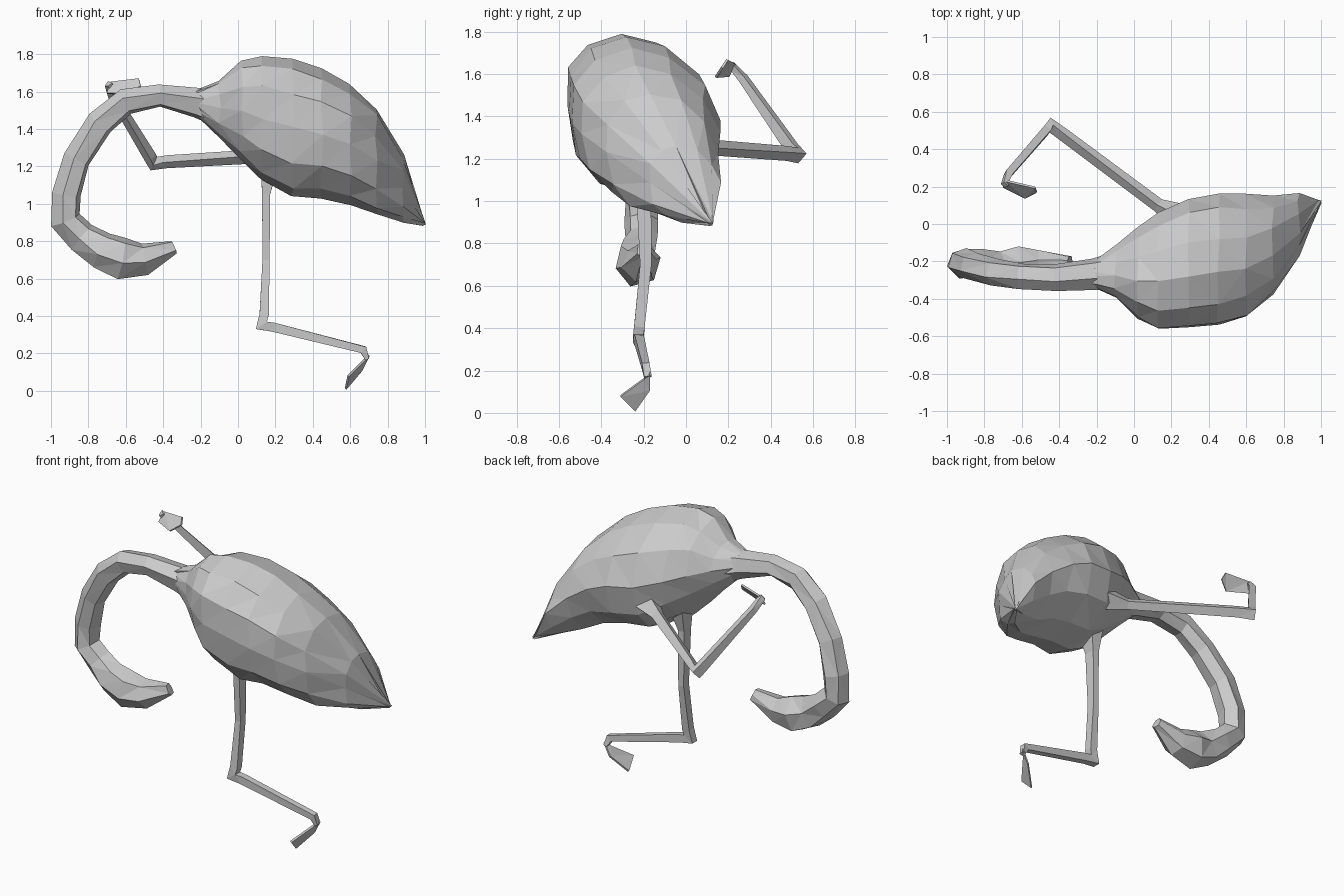
import bpy, bmesh, random
from math import cos, sin, tau
from mathutils import Vector

random.seed(4)


def make_object(name, bm):
    bmesh.ops.recalc_face_normals(bm, faces=bm.faces)
    mesh = bpy.data.meshes.new(name)
    bm.to_mesh(mesh)
    bm.free()
    ob = bpy.data.objects.new(name, mesh)
    bpy.context.collection.objects.link(ob)
    return ob


def loft(name, rings, jitter=0.0):
    """Skin a list of point rings with flat triangles and capped ends."""
    bm = bmesh.new()
    rows = []
    for ring in rings:
        rows.append([bm.verts.new(p + Vector([random.uniform(-jitter, jitter) for _ in range(3)]))
                     for p in ring])
    n = len(rows[0])
    for a, b in zip(rows, rows[1:]):
        for i in range(n):
            j = (i + 1) % n
            bm.faces.new((a[i], a[j], b[j], b[i]))
    bm.faces.new(rows[0])
    bm.faces.new(rows[-1])
    bmesh.ops.remove_doubles(bm, verts=bm.verts, dist=0.004)
    bmesh.ops.triangulate(bm, faces=bm.faces)
    return make_object(name, bm)


def tube(name, path, side, sides, jitter=0.0, turn=0.0):
    """Path entries: x, y, z, radius across the bend plane, radius in the bend plane."""
    pts = [Vector(p[:3]) for p in path]
    side = Vector(side).normalized()
    rings = []
    for k, p in enumerate(path):
        ahead = (pts[min(k + 1, len(pts) - 1)] - pts[k]).normalized()
        behind = (pts[k] - pts[max(k - 1, 0)]).normalized()
        t = (ahead + behind).normalized()
        s = (side - t * side.dot(t)).normalized()
        u = t.cross(s)
        rings.append([pts[k] + s * p[3] * cos(a) + u * p[4] * sin(a)
                      for a in (tau * (i + turn) / sides for i in range(sides))])
    return loft(name, rings, jitter)


def plate(name, outline, thickness):
    """Thin webbed foot from an outline."""
    pts = [Vector(p) for p in outline]
    nrm = (pts[1] - pts[0]).cross(pts[2] - pts[0]).normalized() * thickness / 2
    return loft(name, [[p + nrm for p in pts], [p - nrm for p in pts]])


# Body: upright sections x, z low, z high, y low, y high; the back leans to the front
sections = [(-0.25, 1.50, 1.60, -0.32, -0.22), (-0.10, 1.36, 1.665, -0.39, -0.11),
            (0.02, 1.24, 1.76, -0.50, -0.02), (0.13, 1.13, 1.79, -0.56, 0.07),
            (0.29, 1.04, 1.775, -0.56, 0.14), (0.45, 1.03, 1.72, -0.54, 0.17),
            (0.60, 1.00, 1.635, -0.49, 0.16), (0.74, 0.94, 1.51, -0.37, 0.15),
            (0.88, 0.90, 1.26, -0.17, 0.16)]
rings = []
for x, z0, z1, y0, y1 in sections:
    ry, rz = (y1 - y0) / 2, (z1 - z0) / 2
    ring = []
    for i in range(12):
        c, s = cos(tau * i / 12), sin(tau * i / 12)
        lean = 0.22 * s if s > 0 else -0.08 * s
        ring.append(Vector((x, (y0 + y1) / 2 + ry * (c - lean), (z0 + z1) / 2 + rz * s)))
    rings.append(ring)
rings.append([Vector((0.995, 0.12, 0.89)) + (p - Vector((0.88, 0, 1.08))) * 0.012 for p in rings[-1]])
loft("body", rings, 0.009)

# Neck curling down, swelling into the head and narrowing to the beak
tube("neck_and_head", [
    (-0.05, -0.25, 1.50, .11, .12), (-0.22, -0.265, 1.54, .085, .08), (-0.42, -0.29, 1.575, .075, .06),
    (-0.60, -0.28, 1.545, .075, .075), (-0.74, -0.26, 1.43, .075, .075),
    (-0.86, -0.23, 1.24, .075, .075), (-0.92, -0.21, 1.05, .08, .08),
    (-0.92, -0.21, 0.91, .08, .085), (-0.83, -0.21, 0.82, .08, .085),
    (-0.73, -0.23, 0.745, .09, .105), (-0.62, -0.23, 0.71, .11, .115),
    (-0.50, -0.22, 0.705, .085, .09), (-0.34, -0.20, 0.765, .03, .04)],
    (0, 1, 0), 6, 0.006, 0.25)

# Standing leg
tube("standing_leg", [
    (0.17, -0.19, 1.22, .09, .07), (0.15, -0.20, 1.05, .05, .03), (0.15, -0.19, 0.70, .038, .027),
    (0.14, -0.22, 0.41, .035, .035), (0.125, -0.225, 0.35, .035, .05), (0.19, -0.22, 0.34, .03, .035),
    (0.67, -0.19, 0.22, .025, .03), (0.69, -0.18, 0.17, .025, .015)],
    (0, 1, 0), 4, 0, 0.5)
plate("standing_foot", [(0.70, -0.17, 0.19), (0.67, -0.20, 0.16), (0.59, -0.31, 0.08),
                        (0.575, -0.24, 0.01), (0.66, -0.17, 0.11)], 0.012)

# Raised leg
tube("raised_leg", [
    (0.26, 0.03, 1.28, .08, .08), (0.13, 0.10, 1.255, .035, .04), (-0.38, 0.48, 1.225, .04, .03),
    (-0.45, 0.53, 1.215, .045, .035), (-0.47, 0.50, 1.25, .04, .03),
    (-0.67, 0.27, 1.58, .025, .028), (-0.69, 0.22, 1.635, .025, .022), (-0.68, 0.205, 1.63, .02, .015)],
    (0.15, 0.23, 0.26), 4, 0, 0.5)
plate("raised_foot", [(-0.70, 0.20, 1.59), (-0.68, 0.23, 1.65), (-0.53, 0.195, 1.668),
                      (-0.52, 0.17, 1.63), (-0.58, 0.14, 1.585)], 0.012)
